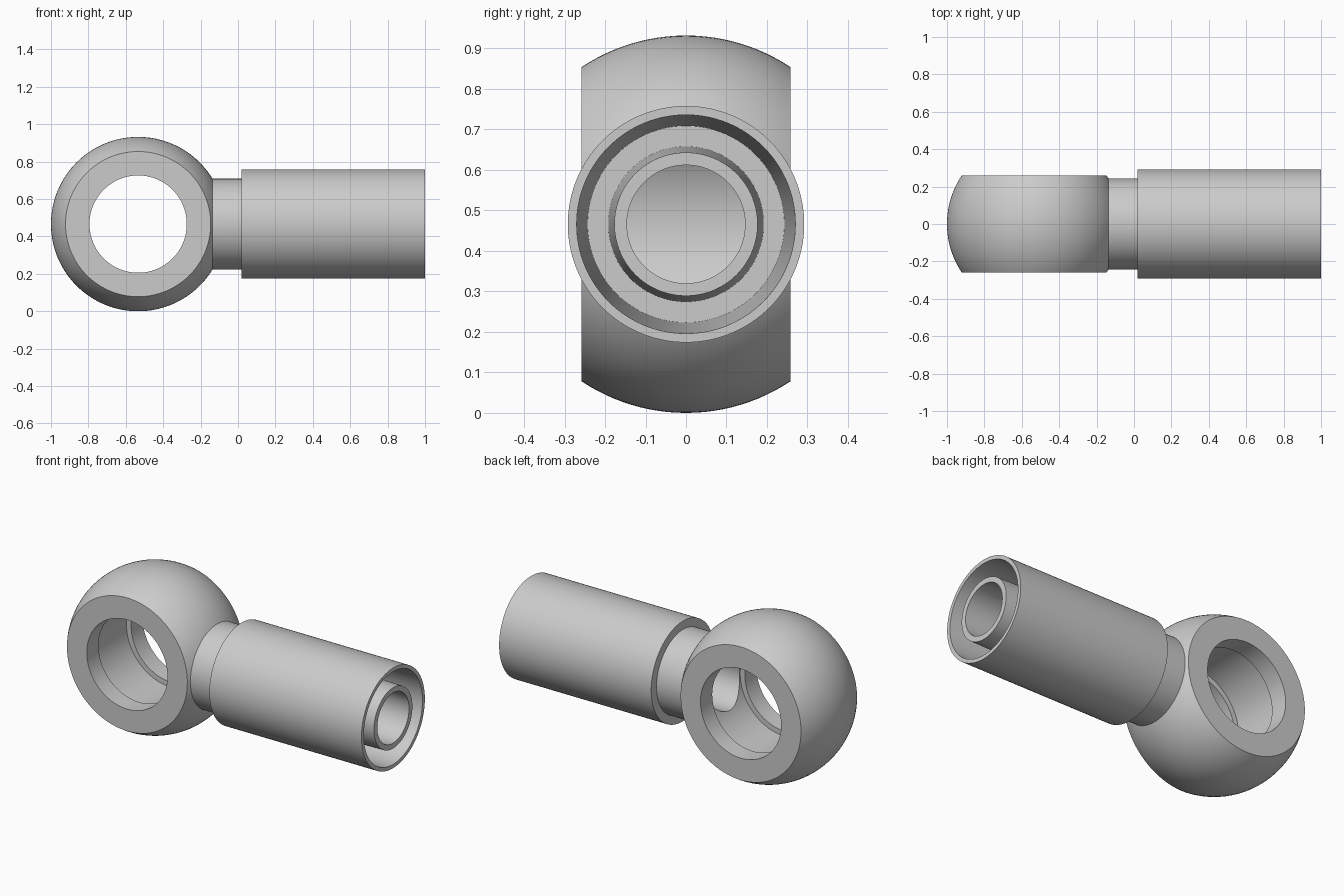
import bpy, bmesh, math
from mathutils import Matrix, Vector

if "Cube" in bpy.data.objects:
    bpy.data.objects.remove(bpy.data.objects["Cube"], do_unlink=True)

R = 0.466                      # ball radius
HALF = 0.258                   # half width between the flats
CENTRE = Vector((R - 1, 0, R))
BORE, GROOVE, GROOVE_HALF = 0.26, 0.29, 0.15
PASSAGE = 0.146

steel = bpy.data.materials.new("grey_steel")
steel.use_nodes = True
colour = (0.6, 0.6, 0.6, 1)
steel.diffuse_color = colour
bsdf = steel.node_tree.nodes["Principled BSDF"]
bsdf.inputs["Base Color"].default_value = colour


def revolve(name, profile, matrix, steps=128):
    """Spin a closed (radius, height) outline about z, then place it."""
    bm = bmesh.new()
    verts = [bm.verts.new((r, 0, h)) for r, h in profile]
    edges = [bm.edges.new((v, verts[i - 1])) for i, v in enumerate(verts)]
    bmesh.ops.spin(bm, geom=verts + edges, cent=(0, 0, 0), axis=(0, 0, 1),
                   angle=math.tau, steps=steps, use_merge=True)
    bmesh.ops.remove_doubles(bm, verts=bm.verts, dist=1e-5)
    bmesh.ops.recalc_face_normals(bm, faces=bm.faces)
    bm.transform(matrix)
    mesh = bpy.data.meshes.new(name)
    bm.to_mesh(mesh)
    bm.free()
    mesh.materials.append(steel)
    obj = bpy.data.objects.new(name, mesh)
    bpy.context.collection.objects.link(obj)
    return obj


def combine(target, other, operation):
    mod = target.modifiers.new(operation.lower(), 'BOOLEAN')
    mod.operation, mod.object, mod.solver = operation, other, 'EXACT'
    bpy.context.view_layer.objects.active = target
    bpy.ops.object.modifier_apply(modifier=mod.name)
    bpy.data.objects.remove(other, do_unlink=True)


# Ball eye: sphere with two flats, a through bore and a wider inner groove
limit = math.asin(HALF / R)
arc = [limit * (i / 12 - 1) for i in range(25)]
ball = [(R * math.cos(a), R * math.sin(a)) for a in arc]
ball += [(BORE, HALF), (BORE, GROOVE_HALF), (GROOVE, GROOVE_HALF),
         (GROOVE, -GROOVE_HALF), (BORE, -GROOVE_HALF), (BORE, -HALF)]
fitting = revolve("hose_fitting", ball,
                  Matrix.Translation(CENTRE) @ Matrix.Rotation(math.pi / 2, 4, 'X'))

# Stem: neck, crimp sleeve and tapered inner nipple, along x
along_x = Matrix.Translation((0, 0, R)) @ Matrix.Rotation(math.pi / 2, 4, 'Y')
stem = revolve("neck_and_sleeve", [
    (0, -0.2), (0.243, -0.2), (0.243, 0.02), (0.292, 0.02), (0.292, 1),
    (0.27, 1), (0.243, 0.1), (0.192, 0.1), (0.177, 1), (0, 1)], along_x)
combine(fitting, stem, 'UNION')

# Fluid passage from the groove to the nipple end
passage = revolve("passage_cutter", [
    (0, CENTRE.x), (PASSAGE, CENTRE.x), (PASSAGE, 1.1), (0, 1.1)], along_x)
passage.hide_render = True
combine(fitting, passage, 'DIFFERENCE')

# Smooth curved walls, crisp machined edges
bpy.ops.object.select_all(action='DESELECT')
fitting.select_set(True)
bpy.context.view_layer.objects.active = fitting
bpy.ops.object.shade_smooth_by_angle(angle=math.radians(25))
